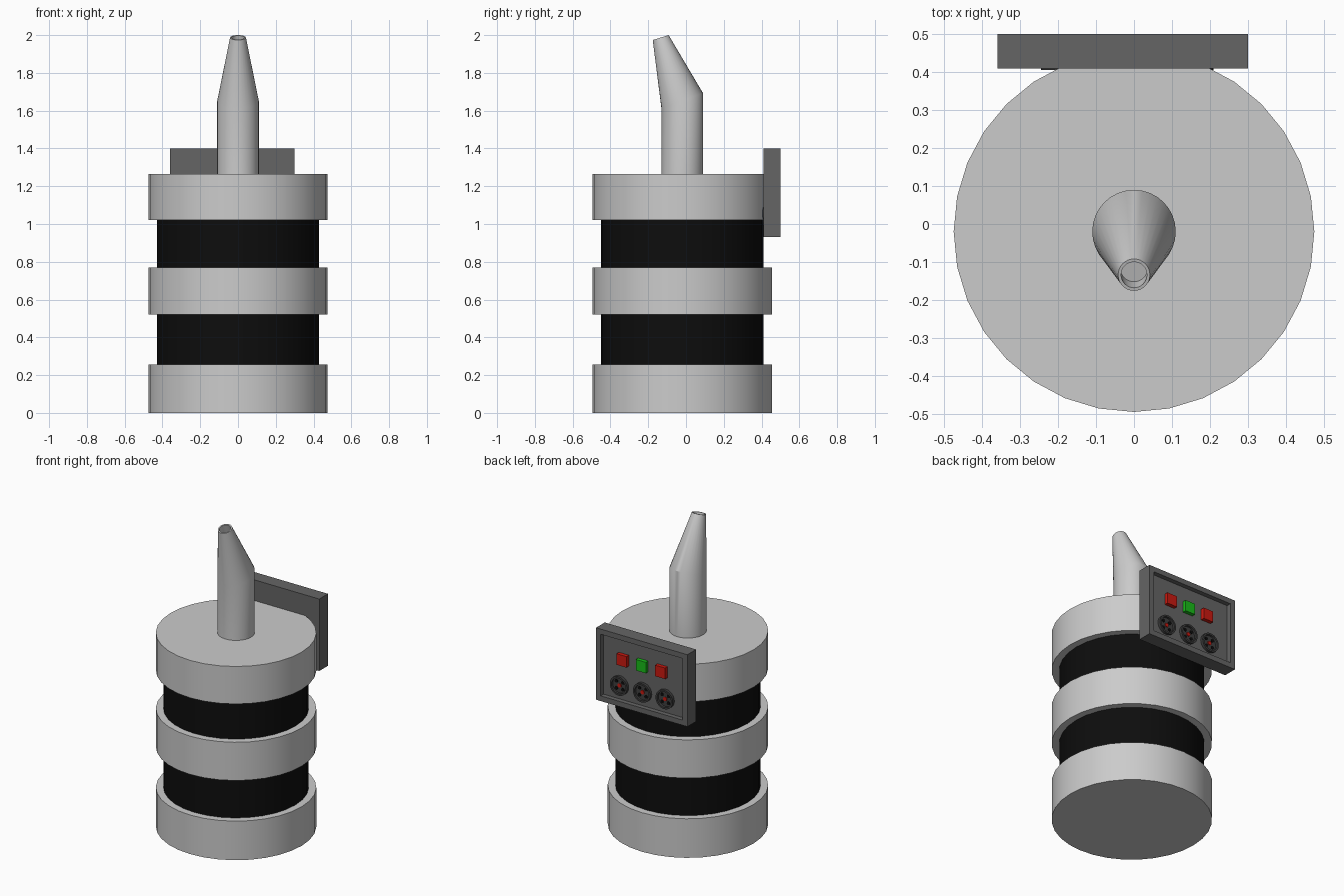
import bpy, bmesh, math
from mathutils import Matrix

if "Cube" in bpy.data.objects:
    bpy.data.objects.remove(bpy.data.objects["Cube"])

SIDES = 32
CY = -0.02  # body axis in y


def material(name, rgb):
    m = bpy.data.materials.new(name)
    m.diffuse_color = (*rgb, 1)
    m.use_nodes = True
    m.node_tree.nodes["Principled BSDF"].inputs["Base Color"].default_value = m.diffuse_color
    return m


BLACK = material("black", (0.004, 0.004, 0.004))
DARK = material("dark_grey", (0.13, 0.13, 0.13))
SOCKET = material("socket_grey", (0.05, 0.05, 0.05))
RED = material("red", (0.6, 0.01, 0.005))
GREEN = material("green", (0.01, 0.5, 0.01))


def finish(bm, name, mat=None, smooth=True):
    bmesh.ops.recalc_face_normals(bm, faces=bm.faces)
    mesh = bpy.data.meshes.new(name)
    bm.to_mesh(mesh)
    bm.free()
    ob = bpy.data.objects.new(name, mesh)
    bpy.context.collection.objects.link(ob)
    if mat:
        mesh.materials.append(mat)
    if smooth:
        bpy.ops.object.select_all(action='DESELECT')
        bpy.context.view_layer.objects.active = ob
        ob.select_set(True)
        bpy.ops.object.shade_smooth_by_angle(angle=math.radians(30))
    return ob


def loft(name, rings, mat=None, matrix=None, sides=SIDES):
    """Skin rings given as (y, z, radius, slope), capping both ends."""
    bm = bmesh.new()
    loops = []
    for y, z, r, slope in rings:
        loop = []
        for i in range(sides):
            a = 2 * math.pi * i / sides
            s = r * math.sin(a)
            loop.append(bm.verts.new((r * math.cos(a), y + s, z + s * slope)))
        loops.append(loop)
    for lo, hi in zip(loops, loops[1:]):
        for i in range(sides):
            j = (i + 1) % sides
            bm.faces.new((lo[i], lo[j], hi[j], hi[i]))
    bm.faces.new(loops[0][::-1])
    bm.faces.new(loops[-1])
    if matrix:
        bm.transform(matrix)
    return finish(bm, name, mat)


def box(name, lo, hi, mat, recess=None):
    """Box between two corners; recess = (border, depth) sunk into the +y face."""
    bm = bmesh.new()
    bmesh.ops.create_cube(bm, size=1)
    for v in bm.verts:
        v.co = [(a + b) / 2 + c * (b - a) for a, b, c in zip(lo, hi, v.co)]
    if recess:
        bm.normal_update()
        face = max(bm.faces, key=lambda f: f.normal.y)
        bmesh.ops.inset_region(bm, faces=[face], thickness=recess[0])
        # a second, zero-width inset makes the recess walls
        walls = bmesh.ops.extrude_discrete_faces(bm, faces=[face])
        for v in walls['faces'][0].verts:
            v.co.y -= recess[1]
    return finish(bm, name, mat, smooth=False)


def facing_back(x, z):
    """Turns a loft built along +z so that it runs along +y at (x, z)."""
    return Matrix.Translation((x, 0, z)) @ Matrix.Rotation(-math.pi / 2, 4, 'X')


# Stacked body: wide grey rings with narrower black bands between
levels = [0, 0.255, 0.52, 0.77, 1.02, 1.265]
for i, (z0, z1) in enumerate(zip(levels, levels[1:])):
    band = i % 2
    r = 0.43 if band else 0.475
    loft(f"{'band' if band else 'body_ring'}_{i // 2 + 1}",
         [(CY, z0, r, 0), (CY, z1, r, 0)], BLACK if band else None)

# Bent, tapered spout with a hollow tip
loft("spout", [(CY, 1.265, 0.11, 0), (CY, 1.652, 0.11, 0.37),
               (-0.134, 1.987, 0.042, 0.31), (-0.134, 1.987, 0.034, 0.31),
               (-0.116, 1.93, 0.036, 0.31)])

# Control panel with a recessed back face
box("control_panel", (-0.36, 0.41, 0.93), (0.30, 0.50, 1.40), DARK, (0.048, 0.03))

# Push buttons
for i, (x, mat) in enumerate([(0.12, RED), (-0.02, GREEN), (-0.16, RED)]):
    box(f"button_{i + 1}", (x - 0.036, 0.46, 1.195), (x + 0.036, 0.495, 1.267), mat)

# Round sockets: rimmed cup, black contacts around a red centre
for i, x in enumerate([0.147, -0.02, -0.183]):
    z = 1.055
    at = facing_back(x, z)
    loft(f"socket_{i + 1}", [(0, 0.405, 0.062, 0), (0, 0.488, 0.062, 0),
                             (0, 0.488, 0.05, 0), (0, 0.474, 0.05, 0)], SOCKET, at)
    loft(f"socket_centre_{i + 1}", [(0, 0.47, 0.013, 0), (0, 0.48, 0.013, 0)],
         RED, at, 12)
    for k in range(4):
        a = math.pi / 2 * k + math.pi / 4
        loft(f"socket_contact_{i + 1}_{k + 1}",
             [(0, 0.47, 0.011, 0), (0, 0.478, 0.011, 0)], BLACK,
             facing_back(x + 0.033 * math.cos(a), z + 0.033 * math.sin(a)), 12)
